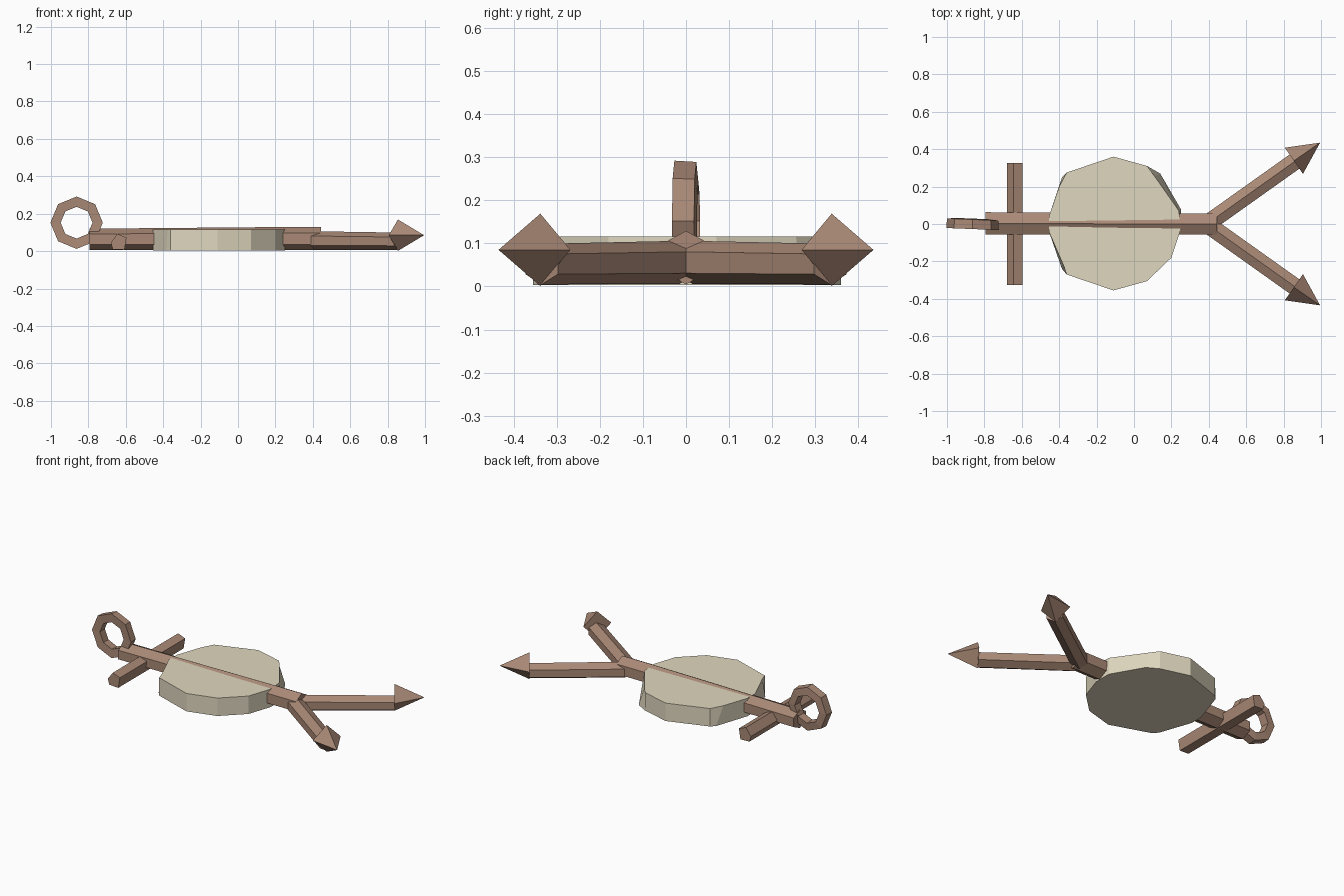
import bpy, bmesh
from math import cos, sin, pi
from mathutils import Vector

if "Cube" in bpy.data.objects:
    bpy.data.objects.remove(bpy.data.objects["Cube"])


def material(name, rgb):
    m = bpy.data.materials.new(name)
    m.diffuse_color = (*rgb, 1)
    m.use_nodes = True
    m.node_tree.nodes["Principled BSDF"].inputs["Base Color"].default_value = m.diffuse_color
    return m


RUST = material("rust", (0.40, 0.25, 0.18))
STONE = material("stone", (0.74, 0.68, 0.52))


def loft(name, rings, mat, closed=False):
    """Skin a list of equal-sized point rings; cap the ends unless closed."""
    bm = bmesh.new()
    rows = [[bm.verts.new(p) for p in r] for r in rings]
    n = len(rows[0])
    for i in range(len(rows) - (0 if closed else 1)):
        a, b = rows[i], rows[(i + 1) % len(rows)]
        for j in range(n):
            k = (j + 1) % n
            bm.faces.new((a[j], a[k], b[k], b[j]))
    if not closed:
        bm.faces.new(rows[0])
        bm.faces.new(rows[-1])
    bmesh.ops.recalc_face_normals(bm, faces=bm.faces)
    me = bpy.data.meshes.new(name)
    bm.to_mesh(me)
    bm.free()
    me.materials.append(mat)
    ob = bpy.data.objects.new(name, me)
    bpy.context.collection.objects.link(ob)
    return ob


def section(center, direction, half_width, half_height, sides=6):
    """Upright polygon across a horizontal direction, one corner on top."""
    c, d = Vector(center), Vector(direction).normalized()
    side = Vector((-d.y, d.x, 0))
    k = 1 / sin(pi / 3) if sides == 6 else 1
    return [c + side * half_width * k * sin(2 * pi * i / sides)
            + Vector((0, 0, half_height * cos(2 * pi * i / sides))) for i in range(sides)]


# shank
X = (1, 0, 0)
loft("shank", [section((-0.795, 0.003, 0.063), X, 0.06, 0.057),
               section((0.25, 0, 0.067), X, 0.057, 0.062),
               section((0.445, 0, 0.067), X, 0.057, 0.062)], RUST)

# arms with pyramid tips
for s, label in ((1, "back"), (-1, "front")):
    d = Vector((0.82, 0.57 * s, 0))
    loft(label + "_arm", [section((0.41, 0.015 * s, 0.056), d, 0.046, 0.05),
                          section((0.86, 0.335 * s, 0.052), d, 0.046, 0.047)], RUST)
    tip = Vector((0.995, 0.435 * s, 0.085))
    base = section((0.855, 0.338 * s, 0.085), d, 0.085, 0.084, 4)
    loft(label + "_tip", [base, [tip + (p - tip) * 0.005 for p in base]], RUST)

# stock crossbar
bar = [(-0.67, 0.01), (-0.607, 0.007), (-0.596, 0.073), (-0.645, 0.092), (-0.68, 0.045)]
loft("stock", [[(x, y, z) for x, z in bar] for y in (-0.325, 0.325)], RUST)

# ring: eight segments of square section, slightly turned
rings = []
for i in range(8):
    a = 2 * pi * i / 8
    ring = []
    for r, y in ((0.14, -0.027), (0.137, 0.024), (0.088, 0.029), (0.085, -0.024)):
        u = r * cos(a)
        ring.append((-0.863 + u, y - 0.04 * u, 0.152 + r * sin(a)))
    rings.append(ring)
loft("ring", rings, RUST, closed=True)

# stone slab: top outline slightly trimmed against the bottom one
bottom = [(-0.455, 0.04), (-0.385, 0.25), (-0.36, 0.275), (-0.11, 0.36), (0.07, 0.31),
          (0.14, 0.27), (0.25, 0.08), (0.25, -0.03), (0.2, -0.18), (0.07, -0.305),
          (-0.11, -0.355), (-0.36, -0.27), (-0.385, -0.24), (-0.455, -0.04)]
top = list(bottom)
top[1], top[5], top[8] = (-0.40, 0.20), (0.11, 0.255), (0.2, -0.18)
top[6], top[12] = (0.24, 0.07), (-0.375, -0.225)
loft("stone_slab", [[(x, y, 0.003) for x, y in bottom],
                    [(x, y, 0.116) for x, y in top]], STONE)
